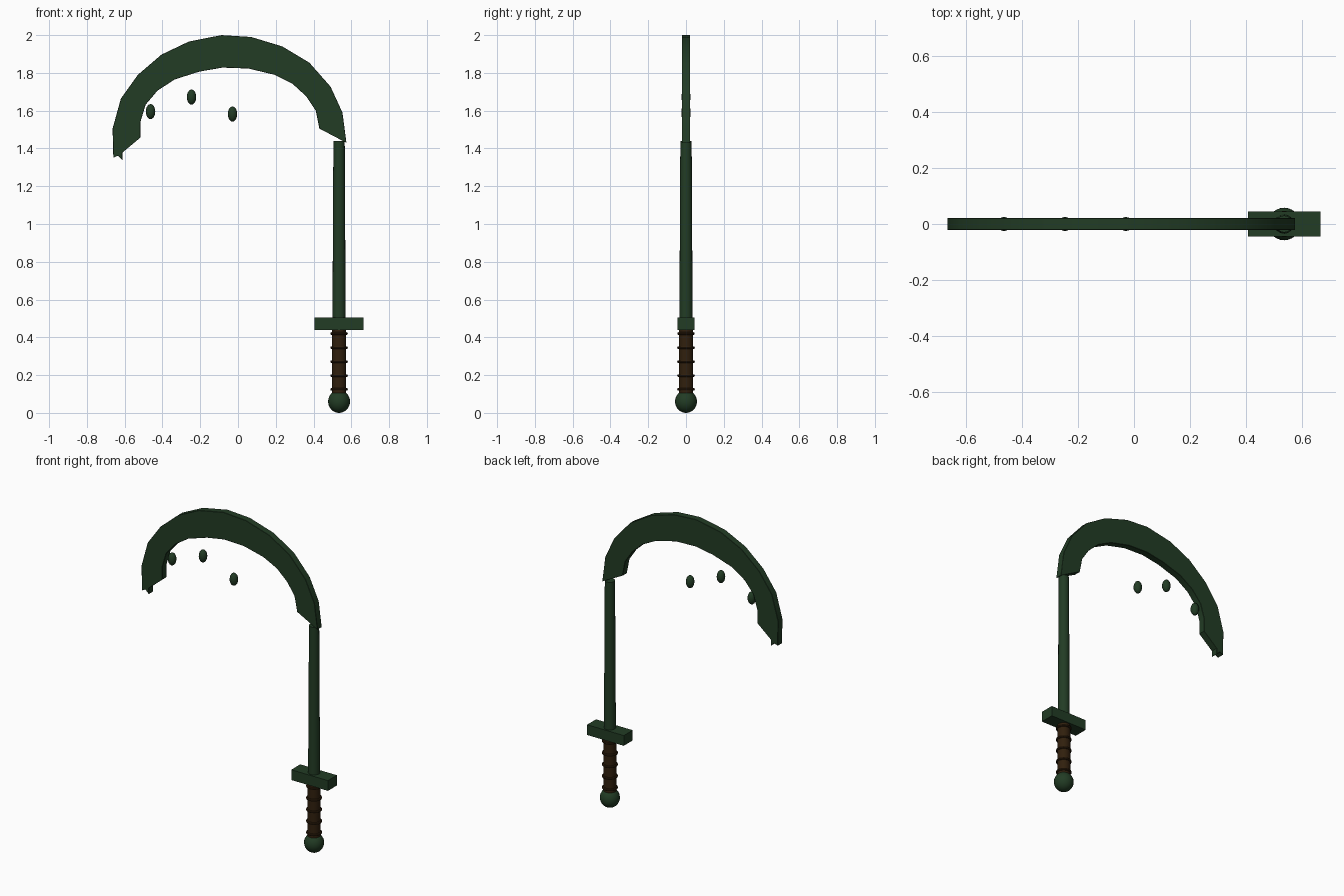
import bpy, bmesh, math

if "Cube" in bpy.data.objects:
    bpy.data.objects.remove(bpy.data.objects["Cube"])

def material(name, rgb):
    m = bpy.data.materials.new(name)
    m.diffuse_color = (*rgb, 1)
    m.use_nodes = True
    m.node_tree.nodes["Principled BSDF"].inputs["Base Color"].default_value = m.diffuse_color
    return m

GREEN = material("dark green", (0.016, 0.045, 0.018))
BROWN = material("dark brown", (0.030, 0.014, 0.004))
AXIS = 0.535  # x of the handle axis

def finish(name, mat, smooth=True):
    ob = bpy.context.object
    ob.name = name
    ob.data.materials.append(mat)
    if smooth:
        bpy.ops.object.shade_smooth_by_angle(angle=math.radians(30))
    return ob

def ellipsoid(name, loc, scale, segs=16, rings=10):
    bpy.ops.mesh.primitive_uv_sphere_add(segments=segs, ring_count=rings, radius=1, location=loc)
    bpy.context.object.scale = scale
    bpy.ops.object.transform_apply(location=False, rotation=False, scale=True)
    return finish(name, GREEN)

def rod(name, z0, z1, r0, r1, mat):
    bpy.ops.mesh.primitive_cone_add(vertices=16, radius1=r0, radius2=r1, depth=z1 - z0,
                                    location=(AXIS, 0, (z0 + z1) / 2))
    return finish(name, mat)

# Handle: pommel, wrapped grip, guard and shaft
ellipsoid("pommel", (AXIS, 0, 0.06), (0.058, 0.058, 0.06), 24, 16)
rod("grip", 0.09, 0.45, 0.038, 0.038, BROWN)
for z in (0.125, 0.197, 0.271, 0.345, 0.42):
    bpy.ops.mesh.primitive_torus_add(major_radius=0.039, minor_radius=0.0075, major_segments=24,
                                     minor_segments=8, location=(AXIS, 0, z))
    finish("grip_ring", BROWN)
bpy.ops.mesh.primitive_cube_add(size=1, location=(AXIS, 0, 0.472))
bpy.context.object.scale = (0.258, 0.09, 0.065)
bpy.ops.object.transform_apply(location=False, rotation=False, scale=True)
finish("guard", GREEN, False)
rod("shaft", 0.5, 1.44, 0.035, 0.030, GREEN)

# Curved blade: paired outer and inner edge points from shaft to tip
outer = [(.574, 1.43), (.553, 1.59), (.49, 1.727), (.378, 1.854), (.235, 1.94), (.07, 1.99),
         (-.087, 2.0), (-.26, 1.966), (-.405, 1.897), (-.53, 1.79), (-.62, 1.664),
         (-.664, 1.505), (-.66, 1.35)]
inner = [(.431, 1.505), (.412, 1.6), (.362, 1.675), (.288, 1.743), (.193, 1.79), (.056, 1.823),
         (-.082, 1.828), (-.204, 1.807), (-.336, 1.765), (-.426, 1.706), (-.489, 1.632),
         (-.516, 1.542), (-.516, 1.458)]
notch = [(-.612, 1.378), (-.612, 1.338), (-.637, 1.362)]  # broken tip
outline = outer + notch[::-1] + inner[::-1]

bm = bmesh.new()
n, k = len(outer), len(notch)
rows = [[bm.verts.new((x, y, z)) for x, z in outline] for y in (-0.022, 0.022)]
for row, flip in zip(rows, (False, True)):
    o, tip, i = row[:n], row[n:n + k], row[n + k:][::-1]
    faces = [(o[j], i[j], i[j + 1], o[j + 1]) for j in range(n - 1)]
    faces += [(o[-1], i[-1], tip[2], tip[0]), (tip[0], tip[2], tip[1])]
    for f in faces:
        bm.faces.new(f[::-1] if flip else f)
for j in range(len(outline)):
    m = (j + 1) % len(outline)
    bm.faces.new((rows[0][j], rows[0][m], rows[1][m], rows[1][j]))
bmesh.ops.recalc_face_normals(bm, faces=bm.faces)
mesh = bpy.data.meshes.new("blade")
bm.to_mesh(mesh)
bm.free()
blade = bpy.data.objects.new("blade", mesh)
bpy.context.collection.objects.link(blade)
bpy.ops.object.select_all(action='DESELECT')
blade.select_set(True)
bpy.context.view_layer.objects.active = blade
finish("blade", GREEN)
bevel = blade.modifiers.new("edge bevel", 'BEVEL')
bevel.width, bevel.segments, bevel.angle_limit = 0.007, 1, math.radians(60)

# Drops hanging under the blade
for x, z in ((-.463, 1.595), (-.246, 1.672), (-.029, 1.582)):
    ellipsoid("drop", (x, 0, z), (0.025, 0.025, 0.04))
